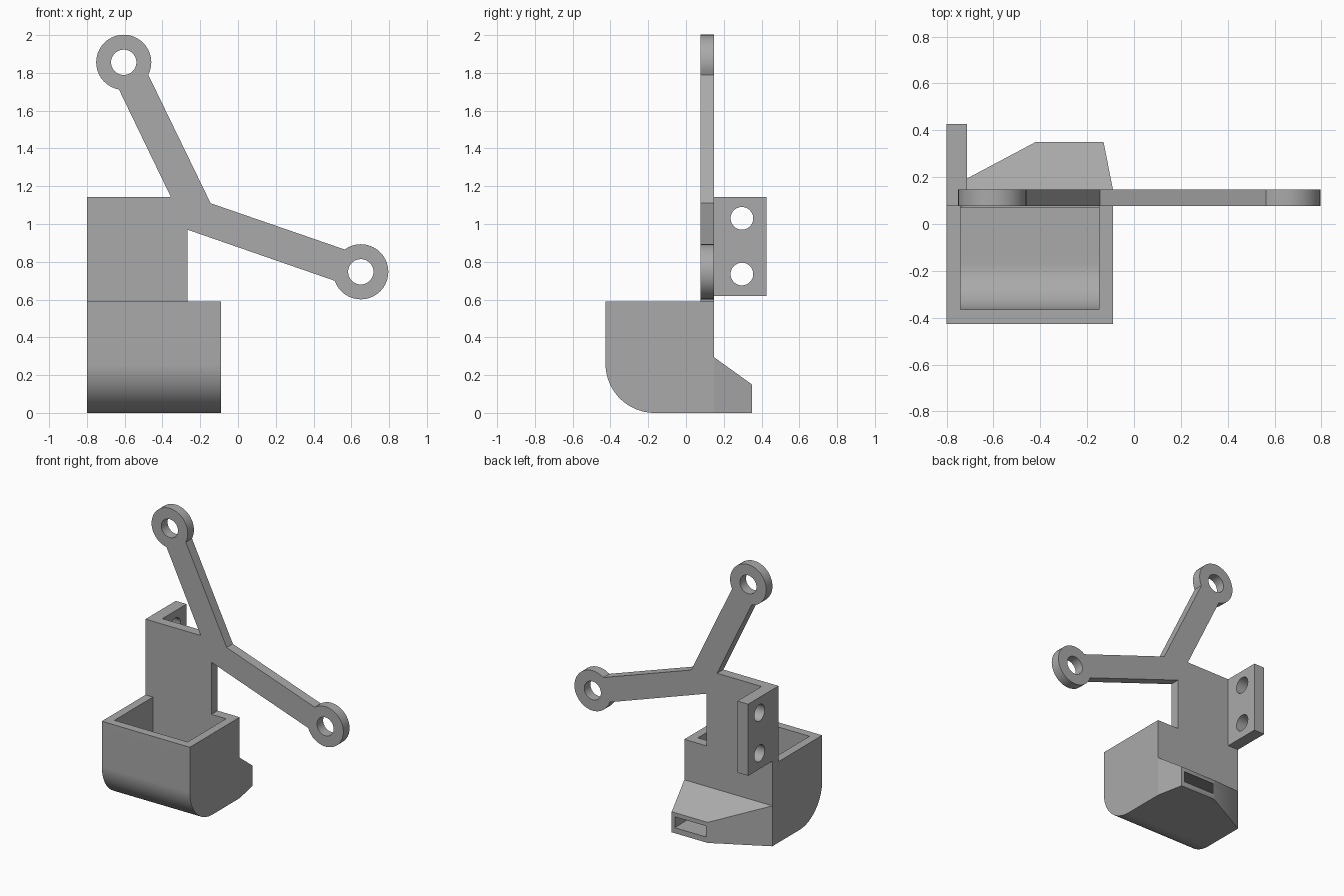
import bpy, bmesh
from math import sin, cos, radians
from mathutils import Matrix, Vector

cube = bpy.data.objects.get("Cube")
if cube:
    bpy.data.objects.remove(cube)

grey = bpy.data.materials.new("plain_grey")
grey.use_nodes = True
grey.diffuse_color = (0.4, 0.4, 0.4, 1)
grey.node_tree.nodes["Principled BSDF"].inputs["Base Color"].default_value = (0.4, 0.4, 0.4, 1)

# Axis maps: profile plane to world
FACING_FRONT = Matrix(((1, 0, 0), (0, 0, 1), (0, 1, 0)))  # profile in x, z
FACING_SIDE = Matrix(((0, 0, 1), (1, 0, 0), (0, 1, 0)))   # profile in y, z


def arc(cx, cy, r, start, end, n=32):
    angles = [radians(start + (end - start) * i / n) for i in range(n + 1)]
    return [(cx + r * cos(a), cy + r * sin(a)) for a in angles]


def hole(cx, cy, r):
    return arc(cx, cy, r, 0, 360, 40)[:-1]


def finish(name, bm):
    bmesh.ops.recalc_face_normals(bm, faces=bm.faces)
    mesh = bpy.data.meshes.new(name)
    bm.to_mesh(mesh)
    bm.free()
    mesh.materials.append(grey)
    ob = bpy.data.objects.new(name, mesh)
    bpy.context.collection.objects.link(ob)
    return ob


def prism(name, loops, axes, low, high):
    """Extrude an outline with optional holes between two depths."""
    curve = bpy.data.curves.new(name + "_outline", 'CURVE')
    curve.dimensions = '2D'
    curve.fill_mode = 'BOTH'
    curve.extrude = (high - low) / 2
    for loop in loops:
        spline = curve.splines.new('POLY')
        spline.points.add(len(loop) - 1)
        for point, (u, v) in zip(spline.points, loop):
            point.co = (u, v, 0, 1)
        spline.use_cyclic_u = True
    helper = bpy.data.objects.new(name + "_outline", curve)
    bm = bmesh.new()
    bm.from_mesh(helper.to_mesh())
    helper.to_mesh_clear()
    bpy.data.objects.remove(helper)
    bmesh.ops.remove_doubles(bm, verts=bm.verts, dist=0.0001)
    for v in bm.verts:
        v.co = axes @ (v.co + Vector((0, 0, (low + high) / 2)))
    return finish(name, bm)


def spout(name, near, far):
    """Tapered block; each end is y, x range, z range."""
    bm = bmesh.new()
    for y, xs, zs in (near, far):
        for x in xs:
            for z in zs:
                bm.verts.new((x, y, z))
    bmesh.ops.convex_hull(bm, input=bm.verts)
    bmesh.ops.dissolve_limit(bm, angle_limit=0.01, verts=bm.verts, edges=bm.edges)
    return finish(name, bm)


def activate(ob):
    bpy.ops.object.select_all(action='DESELECT')
    ob.select_set(True)
    bpy.context.view_layer.objects.active = ob


def cut(ob, cutter):
    mod = ob.modifiers.new("cut", 'BOOLEAN')
    mod.operation = 'DIFFERENCE'
    mod.solver = 'EXACT'
    mod.object = cutter
    activate(ob)
    bpy.ops.object.modifier_apply(modifier=mod.name)


FRONT, BACK = 0.077, 0.148

# Back plate and two ringed arms in one outline
outline = [(-0.8, 0.59), (-0.268, 0.59), (-0.268, 0.97)]
outline += arc(0.65, 0.747, 0.146, -161, 126)
outline += [(-0.145, 1.11)]
outline += arc(-0.605, 1.856, 0.146, -27, 260)
outline += [(-0.355, 1.142), (-0.8, 1.142)]
bracket = prism("arm_bracket", [outline, hole(0.65, 0.747, 0.067), hole(-0.605, 1.856, 0.067)],
                FACING_FRONT, FRONT, BACK)

# Mounting flange with two screw holes
flange = prism("mounting_flange",
               [[(BACK, 0.62), (0.426, 0.62), (0.426, 1.142), (BACK, 1.142)],
                hole(0.296, 1.03, 0.06), hole(0.296, 0.735, 0.06)],
               FACING_SIDE, -0.8, -0.713)

# Open bucket with a rounded front bottom
bucket = prism("bucket", [[(BACK, 0.59), (-0.426, 0.59)]
                          + arc(-0.166, 0.26, 0.26, 180, 270) + [(BACK, 0)]],
               FACING_SIDE, -0.8, -0.09)
cavity = prism("bucket_cavity", [[(FRONT, 0.7), (-0.366, 0.7)]
                                 + arc(-0.166, 0.26, 0.2, 180, 270) + [(FRONT, 0.06)]],
               FACING_SIDE, -0.74, -0.15)

# Tapered spout with a slot outlet
chute = spout("spout", (BACK, (-0.8, -0.09), (0, 0.295)), (0.35, (-0.42, -0.13), (0, 0.15)))
channel = spout("spout_channel", (0.07, (-0.74, -0.15), (0.04, 0.25)),
                (0.36, (-0.395, -0.155), (0.04, 0.115)))

cut(bucket, cavity)
cut(bucket, channel)
cut(chute, channel)
for helper in (cavity, channel):
    bpy.data.objects.remove(helper)

for ob in (bracket, flange, bucket, chute):
    activate(ob)
    bpy.ops.object.shade_smooth_by_angle(angle=radians(30))
